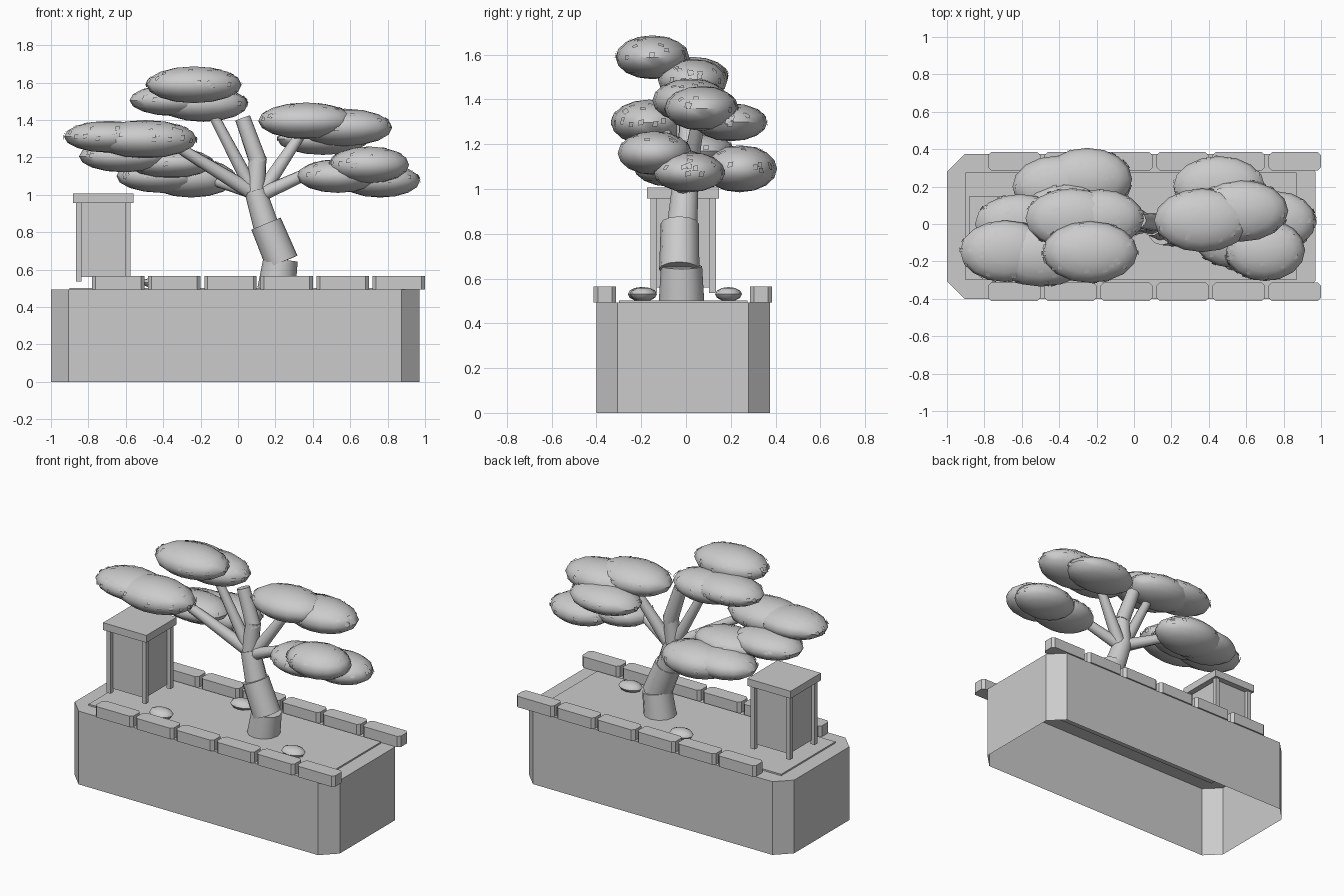
import bpy, bmesh, math, random
from mathutils import Vector, Matrix

if "Cube" in bpy.data.objects:
    bpy.data.objects.remove(bpy.data.objects["Cube"])

random.seed(4)
stone = bpy.data.materials.new("plain_grey")
stone.diffuse_color = (0.6, 0.6, 0.6, 1)
stone.use_nodes = True
stone.node_tree.nodes["Principled BSDF"].inputs["Base Color"].default_value = stone.diffuse_color


def finish(name, bm, smooth=False):
    me = bpy.data.meshes.new(name)
    bm.to_mesh(me)
    bm.free()
    me.materials.append(stone)
    ob = bpy.data.objects.new(name, me)
    bpy.context.collection.objects.link(ob)
    if smooth:
        bpy.ops.object.select_all(action='DESELECT')
        bpy.context.view_layer.objects.active = ob
        ob.select_set(True)
        bpy.ops.object.shade_smooth_by_angle(angle=math.radians(50))
    return ob


def prism(bm, x0, x1, y0, y1, z0, z1, cut=0.0, bottom=True):
    """Box, optionally with its four upright corners cut off."""
    c = cut
    if c:
        pts = [(x0 + c, y0), (x1 - c, y0), (x1, y0 + c), (x1, y1 - c),
               (x1 - c, y1), (x0 + c, y1), (x0, y1 - c), (x0, y0 + c)]
    else:
        pts = [(x0, y0), (x1, y0), (x1, y1), (x0, y1)]
    lo = [bm.verts.new((x, y, z0)) for x, y in pts]
    hi = [bm.verts.new((x, y, z1)) for x, y in pts]
    n = len(pts)
    for i in range(n):
        j = (i + 1) % n
        bm.faces.new((lo[i], lo[j], hi[j], hi[i]))
    bm.faces.new(hi)
    if bottom:
        bm.faces.new(lo[::-1])


def limb(name, a, b, r0, r1):
    """Tapered round limb from a to b."""
    a, b = Vector(a), Vector(b)
    d = b - a
    mat = Matrix.Translation((a + b) / 2) @ d.to_track_quat('Z', 'Y').to_matrix().to_4x4()
    bm = bmesh.new()
    bmesh.ops.create_cone(bm, cap_ends=True, segments=12, radius1=r0, radius2=r1,
                          depth=d.length, matrix=mat)
    finish(name, bm, True)


def blob(bm, c, r, u=16, v=8):
    bmesh.ops.create_uvsphere(bm, u_segments=u, v_segments=v, radius=1,
                              matrix=Matrix.Translation(c) @ Matrix.Diagonal((*r, 1)))


# planter shell, open underneath
bm = bmesh.new()
prism(bm, -1.0, 0.97, -0.40, 0.375, 0, 0.492, 0.095, bottom=False)
finish("planter", bm)

# soil bed
bm = bmesh.new()
prism(bm, -0.90, 0.87, -0.30, 0.275, 0.485, 0.502)
finish("soil", bm)

# border blocks, front and back rows
for row, yc in (("front", -0.362), ("back", 0.335)):
    for i in range(6):
        xc = -0.64 + 0.3 * i
        bm = bmesh.new()
        prism(bm, xc - 0.14, xc + 0.14, yc - 0.05, yc + 0.05, 0.492, 0.565, 0.018)
        finish(f"{row}_border_block_{i + 1}", bm)

# small shelter: body, posts, roof
sx, sy = -0.72, -0.013
bm = bmesh.new()
prism(bm, sx - 0.122, sx + 0.122, sy - 0.122, sy + 0.122, 0.56, 0.958)
finish("shelter_body", bm)
bm = bmesh.new()
for dx in (-1, 1):
    for dy in (-1, 1):
        px, py = sx + dx * 0.131, sy + dy * 0.131
        prism(bm, px - 0.015, px + 0.015, py - 0.015, py + 0.015, 0.535, 0.958)
finish("shelter_posts", bm)
bm = bmesh.new()
prism(bm, sx - 0.161, sx + 0.161, sy - 0.161, sy + 0.161, 0.957, 1.006)
finish("shelter_roof", bm)

# pebbles on the soil
for i, (x, y) in enumerate([(-0.43, -0.20), (-0.10, 0.19), (0.545, -0.19)]):
    bm = bmesh.new()
    blob(bm, (x, y, 0.53), (0.08, 0.06, 0.032), 12, 6)
    finish(f"pebble_{i + 1}", bm, True)

# trunk, in overlapping segments
limb("trunk_base", (0.205, -0.02, 0.49), (0.228, -0.02, 0.655), 0.102, 0.092)
limb("trunk_lower", (0.235, -0.03, 0.64), (0.15, -0.028, 0.845), 0.090, 0.085)
limb("trunk_middle", (0.16, -0.02, 0.80), (0.093, -0.003, 1.02), 0.072, 0.060)
limb("trunk_upper", (0.09, -0.003, 0.99), (0.107, 0.01, 1.205), 0.054, 0.046)
limb("trunk_tip", (0.11, 0.01, 1.17), (0.025, 0.02, 1.41), 0.048, 0.042)

# branches
limb("branch_top", (0.08, 0.0, 1.02), (-0.15, -0.02, 1.46), 0.038, 0.026)
limb("branch_left", (0.08, 0.0, 1.01), (-0.33, -0.10, 1.26), 0.042, 0.028)
limb("branch_back", (0.09, 0.0, 1.01), (-0.17, 0.18, 1.09), 0.038, 0.028)
limb("branch_right_high", (0.12, 0.0, 1.0), (0.34, 0.06, 1.33), 0.042, 0.028)
limb("branch_right_low", (0.10, 0.0, 0.99), (0.45, -0.08, 1.15), 0.040, 0.028)

# foliage pads: centre, radii
clusters = {
    "top": [((-0.235, -0.15, 1.588), (0.255, 0.165, 0.098)),
            ((-0.335, 0.03, 1.505), (0.245, 0.16, 0.085)),
            ((-0.185, 0.03, 1.485), (0.238, 0.155, 0.095))],
    "left": [((-0.495, -0.165, 1.297), (0.275, 0.17, 0.102)),
             ((-0.69, -0.145, 1.31), (0.24, 0.165, 0.085)),
             ((-0.61, 0.0, 1.205), (0.24, 0.16, 0.085))],
    "back": [((-0.25, 0.24, 1.09), (0.24, 0.167, 0.105)),
             ((-0.41, 0.20, 1.10), (0.24, 0.165, 0.09)),
             ((-0.36, 0.06, 1.17), (0.23, 0.155, 0.08))],
    "right_high": [((0.365, 0.02, 1.395), (0.257, 0.17, 0.098)),
                   ((0.57, 0.07, 1.36), (0.255, 0.165, 0.1)),
                   ((0.455, 0.20, 1.298), (0.245, 0.163, 0.085))],
    "right_low": [((0.70, -0.14, 1.16), (0.215, 0.165, 0.098)),
                  ((0.76, 0.015, 1.075), (0.213, 0.16, 0.09)),
                  ((0.535, -0.07, 1.10), (0.22, 0.165, 0.09))],
}
leaves = bmesh.new()
for name, pads in clusters.items():
    for i, (c, r) in enumerate(pads):
        bm = bmesh.new()
        blob(bm, c, r)
        finish(f"foliage_{name}_{i + 1}", bm, True)
        # tiny diamond leaves lying on the upper surface
        for _ in range(28):
            a, h = random.uniform(0, math.tau), random.uniform(-0.1, 0.95)
            s = math.sqrt(1 - h * h)
            n = Vector((s * math.cos(a), s * math.sin(a), h))
            p = Vector(c) + Vector([n[k] * r[k] * 1.01 for k in range(3)])
            nn = Vector([n[k] / r[k] for k in range(3)]).normalized()
            t = nn.orthogonal().normalized()
            b = nn.cross(t)
            ring = [p + t * 0.019, p + b * 0.015, p - t * 0.019, p - b * 0.015]
            leaves.faces.new([leaves.verts.new(q) for q in ring])
finish("leaves", leaves)
